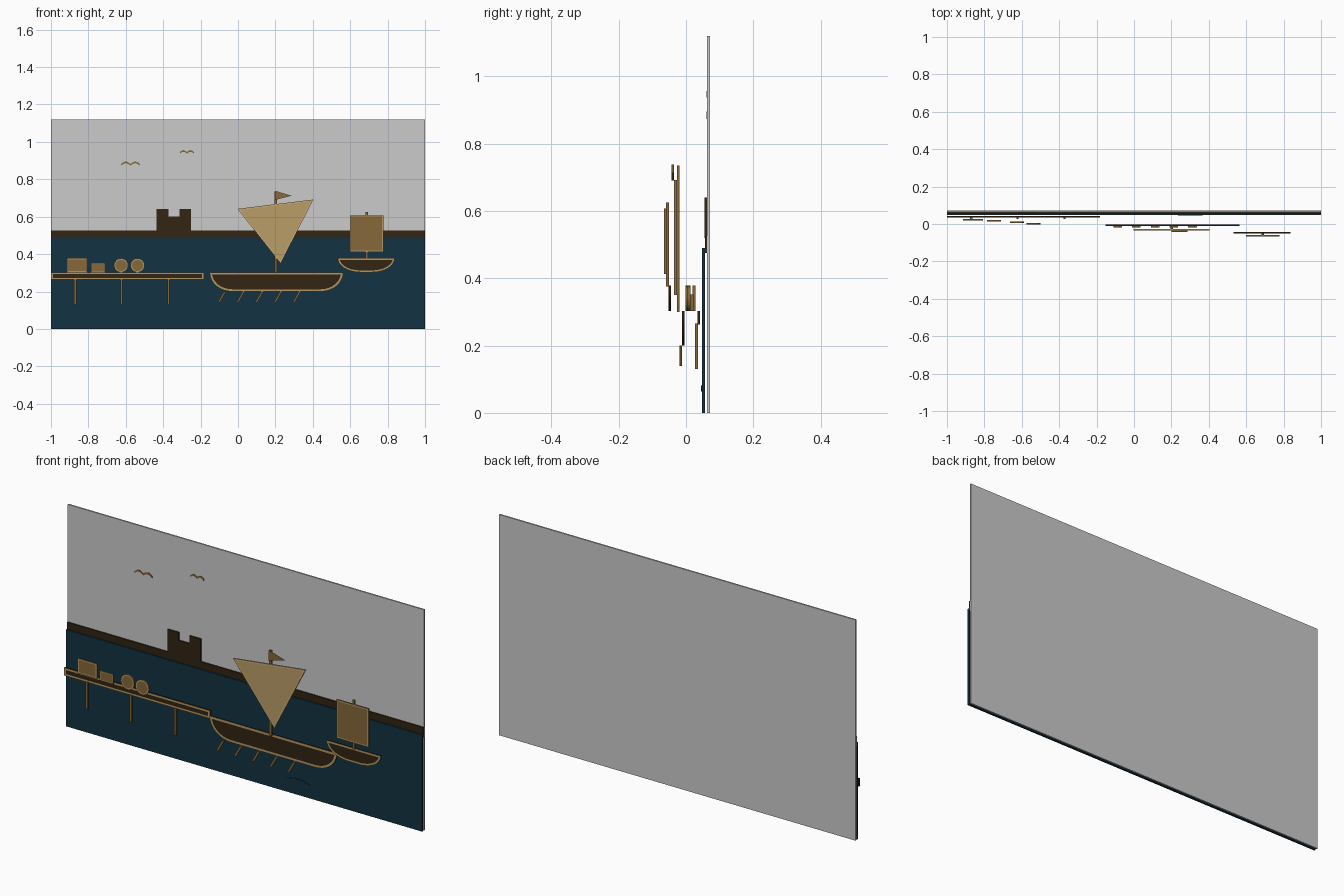
import bpy, bmesh
from math import cos, sin, pi

cube = bpy.data.objects.get("Cube")
if cube:
    bpy.data.objects.remove(cube, do_unlink=True)


def material(name, r, g, b):
    m = bpy.data.materials.new(name)
    m.use_nodes = True
    m.diffuse_color = (r, g, b, 1)
    m.node_tree.nodes["Principled BSDF"].inputs["Base Color"].default_value = (r, g, b, 1)
    return m


SKY = material("pale grey", 0.6, 0.6, 0.6)
SEA = material("deep blue", 0.006, 0.032, 0.055)
DARK = material("dark brown", 0.032, 0.018, 0.006)
WOOD = material("mid brown", 0.24, 0.14, 0.042)
GOLD = material("gold trim", 0.45, 0.30, 0.12)
SAIL = material("sail tan", 0.50, 0.34, 0.14)
PALE = material("sail trim", 0.62, 0.43, 0.18)


def plate(name, outline, y, fill, trim=None, depth=0.008, width=0.01):
    """Flat cut-out in the xz plane, centred on depth y, with an optional trim border."""
    bm = bmesh.new()
    face = bm.faces.new([bm.verts.new((x, y - depth / 2, z)) for x, z in outline])
    face.normal_update()
    if face.normal.y > 0:
        face.normal_flip()
    back = bmesh.ops.extrude_face_region(bm, geom=[face], use_keep_orig=True)["geom"]
    bmesh.ops.translate(bm, vec=(0, depth, 0), verts=[g for g in back if isinstance(g, bmesh.types.BMVert)])
    bmesh.ops.recalc_face_normals(bm, faces=bm.faces)
    if trim:
        front = [f for f in bm.faces if f.normal.y < -0.9]
        for f in bmesh.ops.inset_region(bm, faces=front, thickness=width, use_even_offset=True)["faces"]:
            f.material_index = 1
    mesh = bpy.data.meshes.new(name)
    bm.to_mesh(mesh)
    bm.free()
    for m in (fill, trim):
        if m:
            mesh.materials.append(m)
    obj = bpy.data.objects.new(name, mesh)
    bpy.context.collection.objects.link(obj)
    return obj


def rect(x0, x1, z0, z1):
    return [(x0, z0), (x1, z0), (x1, z1), (x0, z1)]


def disc(x, z, r, n=24):
    return [(x + r * cos(2 * pi * i / n), z + r * sin(2 * pi * i / n)) for i in range(n)]


def hull(x0, x1, z0, z1, bow, n=8):
    """Flat deck and keel joined by quarter-ellipse ends."""
    arc = [(bow * (1 - cos(pi / 2 * i / n)), (z1 - z0) * sin(pi / 2 * i / n)) for i in range(n + 1)]
    return [(x0 + a, z1 - d) for a, d in arc] + [(x1 - a, z1 - d) for a, d in reversed(arc)]


def ribbon(points, t):
    """Closed strip of height t following a line of points."""
    return points + [(x, z - t) for x, z in reversed(points)]


# Backdrop: sky, sea, shore and castle
plate("sky_panel", rect(-1, 1, 0, 1.12), 0.067, SKY)
plate("sea_panel", rect(-1, 1, 0, 0.49), 0.052, SEA)
plate("shore", rect(-1, 1, 0.475, 0.525), 0.06, DARK)
plate("castle", [(-0.435, 0.52), (-0.25, 0.52), (-0.25, 0.64), (-0.312, 0.64), (-0.312, 0.60),
                 (-0.372, 0.60), (-0.372, 0.64), (-0.435, 0.64)], 0.059, DARK)
plate("wave", ribbon([(0.235 + 0.0165 * i, 0.07 + 0.012 * sin(pi * i / 8)) for i in range(9)], 0.006),
      0.047, SEA, depth=0.004)

# Gulls
for i, (x, z, w) in enumerate([(-0.575, 0.882, 0.05), (-0.273, 0.946, 0.038)]):
    wings = [(x + w * k / 6, z + 0.26 * w * abs(sin(pi * k / 6))) for k in range(-6, 7)]
    plate(f"gull_{i + 1}", ribbon(wings, 0.009), 0.0625, WOOD, depth=0.004)

# Pier with posts and cargo
plate("pier_deck", rect(-1, -0.182, 0.263, 0.303), 0.038, DARK, GOLD)
for i, x in enumerate((-0.87, -0.623, -0.372)):
    plate(f"pier_post_{i + 1}", rect(x - 0.006, x + 0.006, 0.13, 0.265), 0.031, WOOD)
plate("large_crate", rect(-0.915, -0.807, 0.303, 0.378), 0.024, WOOD, GOLD, width=0.007)
plate("small_crate", rect(-0.787, -0.712, 0.303, 0.352), 0.018, WOOD, GOLD, width=0.005)
plate("barrel_1", disc(-0.625, 0.34, 0.038), 0.01, WOOD, GOLD, width=0.008)
plate("barrel_2", disc(-0.537, 0.34, 0.038), 0.002, WOOD, GOLD, width=0.008)

# Large ship
plate("ship_hull", hull(-0.152, 0.563, 0.2, 0.303, 0.12), -0.008, DARK, GOLD, width=0.012)
for i in range(5):
    x = -0.07 + 0.1 * i
    plate(f"oar_{i + 1}", [(x - 0.006, 0.2), (x + 0.006, 0.2), (x - 0.028, 0.14), (x - 0.04, 0.14)], -0.016, WOOD)
plate("ship_mast", rect(0.194, 0.208, 0.3, 0.735), -0.023, WOOD)
plate("ship_sail", [(-0.003, 0.642), (0.403, 0.692), (0.228, 0.35)], -0.031, SAIL, PALE, width=0.007)
plate("ship_flag", [(0.2, 0.738), (0.287, 0.712), (0.2, 0.69)], -0.039, WOOD, GOLD, width=0.003)

# Small boat
plate("boat_hull", hull(0.533, 0.838, 0.303, 0.378, 0.12), -0.048, DARK, GOLD)
plate("boat_mast", rect(0.683, 0.695, 0.375, 0.625), -0.055, WOOD)
plate("boat_sail", rect(0.598, 0.778, 0.412, 0.607), -0.062, WOOD, GOLD, width=0.007)
